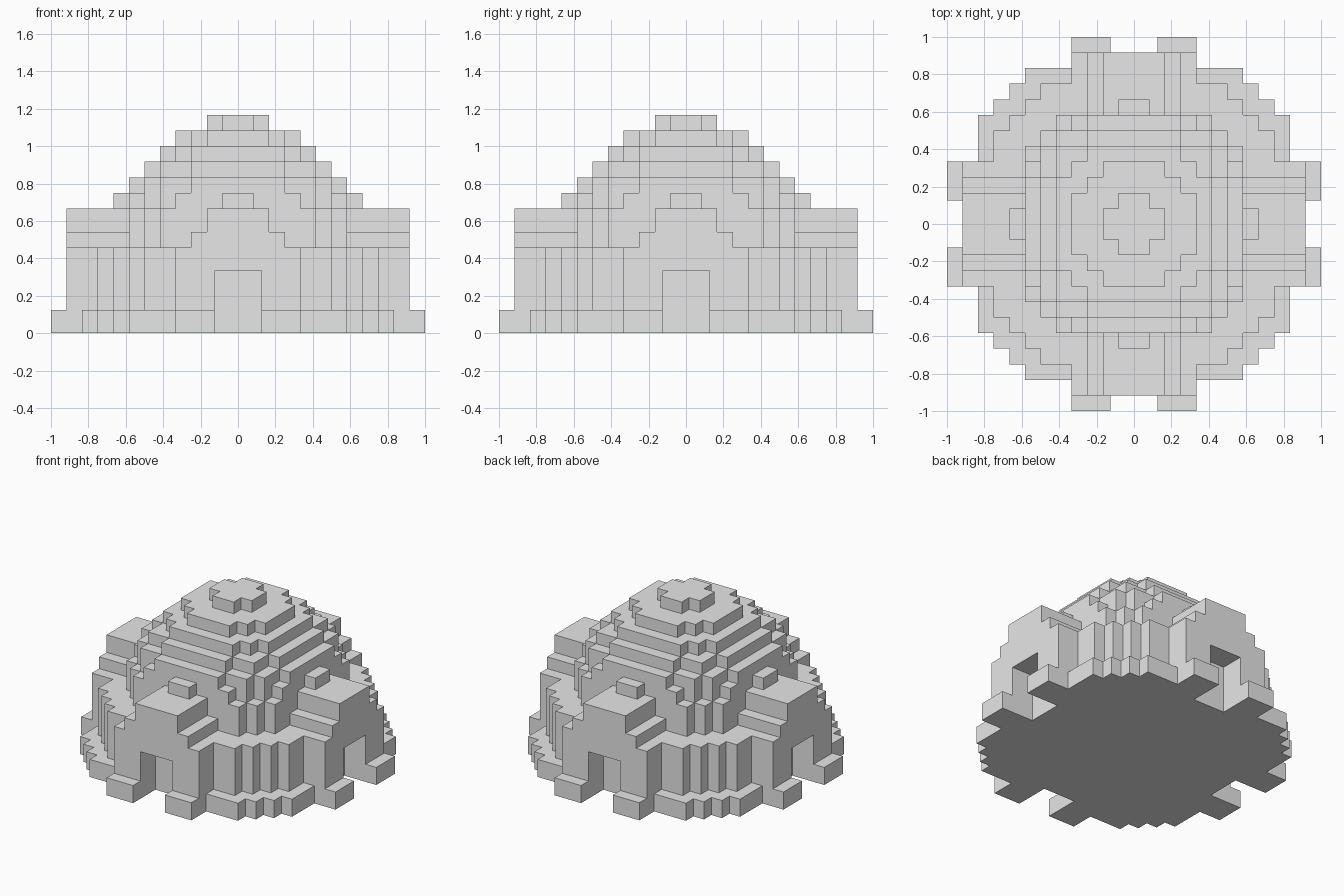
import bpy
import bmesh

cube = bpy.data.objects.get("Cube")
if cube:
    bpy.data.objects.remove(cube, do_unlink=True)

U = 1 / 12          # block size
DOOR_HALF = 1.5     # half width of the doorways, in blocks
DOOR_BACK = 9       # how far from the centre the doorways end

stone = bpy.data.materials.new("light_grey")
stone.use_nodes = True
grey = (0.8, 0.8, 0.8, 1)
stone.diffuse_color = grey
stone.node_tree.nodes["Principled BSDF"].inputs["Base Color"].default_value = grey


def outline(corners, door):
    """Stepped outline, alike on all four sides, from the outer corners of one eighth."""
    mirrored = [(b, a) for a, b in reversed(corners) if a != b]
    steps = corners + mirrored
    quarter = [steps[0]]
    for (a0, b0), (a1, b1) in zip(steps, steps[1:]):
        quarter += [(a0, b1), (a1, b1)]
    if door:
        reach = corners[0][1]
        quarter = ([(DOOR_HALF, DOOR_BACK), (DOOR_HALF, reach)] + quarter
                   + [(reach, DOOR_HALF), (DOOR_BACK, DOOR_HALF)])
    loop = []
    for _ in range(4):
        loop += quarter
        quarter = [(y, -x) for x, y in quarter]
    return loop


def layer(name, bottom, top, corners, door=False):
    """Solid slab with a stepped outline."""
    bm = bmesh.new()
    verts = [bm.verts.new((x * U, y * U, bottom * U)) for x, y in outline(corners, door)]
    face = bm.faces.new(verts)
    result = bmesh.ops.extrude_face_region(bm, geom=[face], use_keep_orig=True)
    moved = [v for v in result["geom"] if isinstance(v, bmesh.types.BMVert)]
    bmesh.ops.translate(bm, verts=moved, vec=(0, 0, (top - bottom) * U))
    bmesh.ops.recalc_face_normals(bm, faces=bm.faces)
    mesh = bpy.data.meshes.new(name)
    bm.to_mesh(mesh)
    bm.free()
    mesh.materials.append(stone)
    obj = bpy.data.objects.new(name, mesh)
    bpy.context.collection.objects.link(obj)


# Footing and round wall with four doorways
layer("footing", 0, 1.5, [(4, 12), (7, 10), (8, 9)], door=True)
layer("wall", 1.5, 4, [(4, 11), (6, 9), (7, 8)], door=True)
layer("wall_above_doors", 4, 5.5, [(4, 11), (6, 9), (7, 8)])

# Lower dome joined with the stepped porch roofs
layer("dome_and_porch_eaves", 5.5, 6.5, [(3, 11), (5, 7), (6, 6)])
layer("dome_and_porch_ridges", 6.5, 8, [(2, 11), (5, 7), (6, 6)])

# Upper dome, one block per step
dome = [
    [(1, 8), (4, 7), (5, 6)],
    [(3, 7), (5, 6)],
    [(3, 6), (5, 5)],
    [(3, 5), (4, 4)],
    [(2, 4), (3, 3)],
    [(1, 2)],
]
for i, corners in enumerate(dome):
    layer(f"dome_step_{i + 1}", 8 + i, 9 + i, corners)
